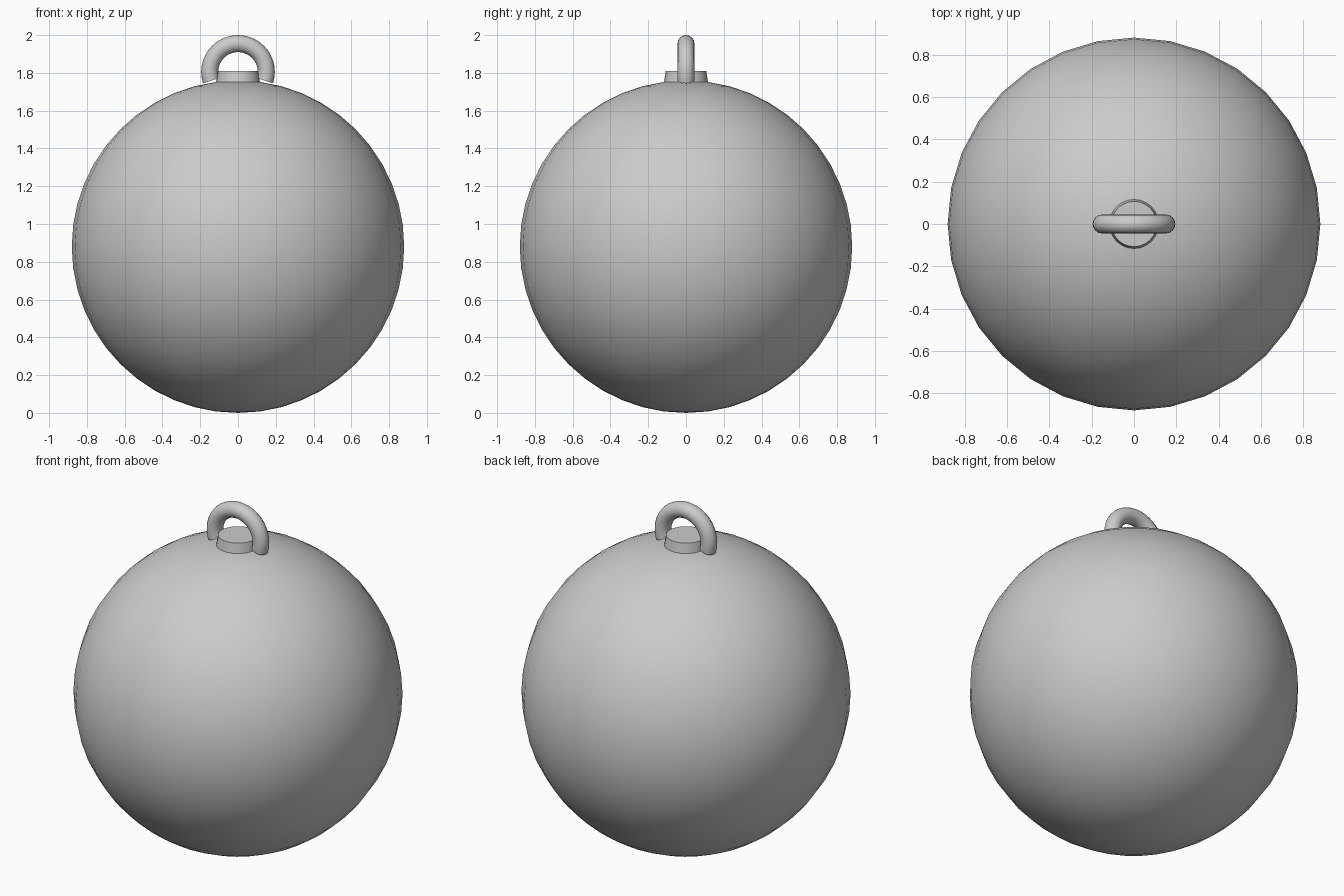
import bpy, bmesh
from math import sin, cos, radians, tau

if "Cube" in bpy.data.objects:
    bpy.data.objects.remove(bpy.data.objects["Cube"])

R = 0.88           # ball radius
LOOP_Z = 1.805     # centre height of the hanging loop


def smooth(obj):
    bpy.ops.object.select_all(action='DESELECT')
    obj.select_set(True)
    bpy.context.view_layer.objects.active = obj
    bpy.ops.object.shade_smooth_by_angle(angle=radians(35))


# Round body
bpy.ops.mesh.primitive_uv_sphere_add(segments=32, ring_count=24, radius=R, location=(0, 0, R))
ball = bpy.context.object
ball.name = "ball_body"
smooth(ball)

# Small tapered collar on top
bpy.ops.mesh.primitive_cone_add(vertices=24, radius1=0.118, radius2=0.107,
                                depth=0.07, location=(0, 0, 1.775))
collar = bpy.context.object
collar.name = "top_collar"
smooth(collar)

# Hanging loop: a tube swept a little past a half circle, with closed ends
major, minor, steps, sides, extra = 0.15, 0.045, 24, 16, 18
bm = bmesh.new()
rings = []
for i in range(steps + 1):
    a = radians(-extra + (180 + 2 * extra) * i / steps)
    ring = []
    for j in range(sides):
        t = tau * j / sides
        r = major + minor * cos(t)
        ring.append(bm.verts.new((r * cos(a), minor * sin(t), LOOP_Z + r * sin(a))))
    rings.append(ring)
for r0, r1 in zip(rings, rings[1:]):
    for j in range(sides):
        k = (j + 1) % sides
        bm.faces.new((r0[j], r0[k], r1[k], r1[j]))
bm.faces.new(rings[0])
bm.faces.new(rings[-1])
bmesh.ops.recalc_face_normals(bm, faces=bm.faces)
mesh = bpy.data.meshes.new("hanging_loop")
bm.to_mesh(mesh)
bm.free()
loop = bpy.data.objects.new("hanging_loop", mesh)
bpy.context.collection.objects.link(loop)
smooth(loop)
